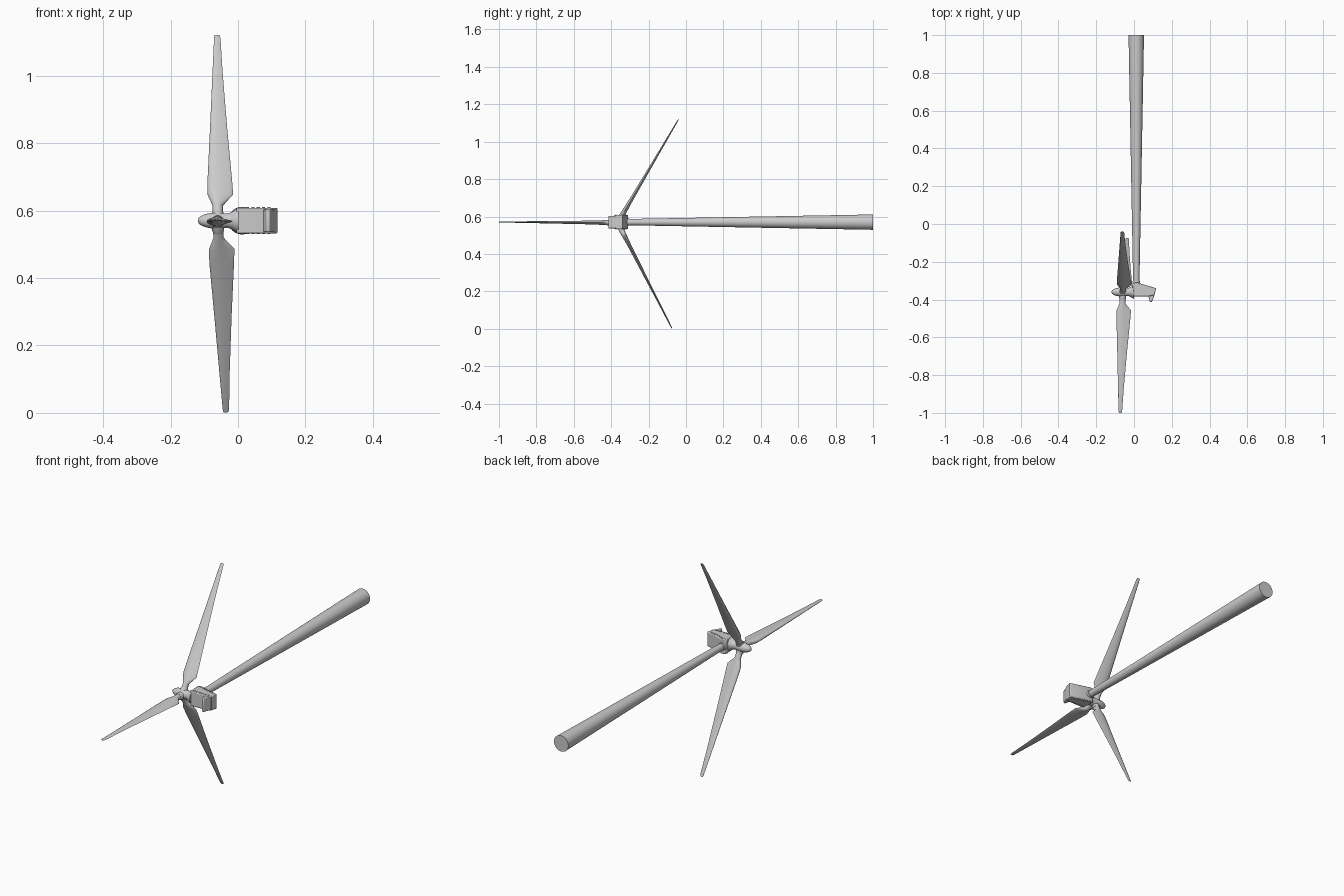
import bpy, bmesh, math
from mathutils import Vector, Matrix

if "Cube" in bpy.data.objects:
    bpy.data.objects.remove(bpy.data.objects["Cube"])

ZC = 0.57  # height of the turbine's centre plane


def make(name, bm, smooth=True):
    bmesh.ops.recalc_face_normals(bm, faces=bm.faces)
    me = bpy.data.meshes.new(name)
    bm.to_mesh(me)
    bm.free()
    ob = bpy.data.objects.new(name, me)
    bpy.context.collection.objects.link(ob)
    if smooth:
        bpy.ops.object.select_all(action='DESELECT')
        bpy.context.view_layer.objects.active = ob
        ob.select_set(True)
        bpy.ops.object.shade_smooth_by_angle(angle=math.radians(35))
    return ob


def loft(name, rings):
    bm = bmesh.new()
    loops = [[bm.verts.new(p) for p in ring] for ring in rings]
    n = len(loops[0])
    for a, b in zip(loops, loops[1:]):
        for i in range(n):
            j = (i + 1) % n
            bm.faces.new((a[i], a[j], b[j], b[i]))
    bm.faces.new(loops[0])
    bm.faces.new(loops[-1])
    return make(name, bm)


def lathe(name, origin, axis, profile, n=32):
    """Rings of (distance along axis, radius) around a straight axis."""
    d = Vector(axis).normalized()
    u = d.orthogonal().normalized()
    v = d.cross(u)
    ang = [2 * math.pi * i / n for i in range(n)]
    return loft(name, [[Vector(origin) + d * s + r * (u * math.cos(a) + v * math.sin(a))
                        for a in ang] for s, r in profile])


def prism(name, pts, half, bevel):
    """Extrude an x-y profile symmetrically about the centre plane."""
    ob = loft(name, [[Vector((x, y, ZC + z)) for x, y in pts] for z in (-half, half)])
    mod = ob.modifiers.new("bevel", 'BEVEL')
    mod.width = bevel
    mod.segments = 2
    return ob


# Tower and yaw collar
lathe("tower", (0.012, 1.0, ZC), (0, -1, 0), [(0, 0.041), (0.65, 0.029), (1.32, 0.0165)])
lathe("yaw_collar", (0.012, -0.303, ZC), (0, -1, 0), [(0, 0.019), (0.03, 0.022)])

# Nacelle body and rear cooler fin
prism("nacelle", [(-0.008, -0.314), (0.013, -0.309), (0.118, -0.340),
                  (0.108, -0.377), (0.07, -0.384), (-0.004, -0.384)], 0.038, 0.004)
prism("cooler_fin", [(0.07, -0.375), (0.079, -0.390), (0.084, -0.414),
                     (0.094, -0.414), (0.110, -0.372)], 0.034, 0.003)

# Small vents on both nacelle sides
bm = bmesh.new()
for side in (-1, 1):
    for i in range(6):
        x = 0.012 + i * 0.016
        low = -0.320 - max(0, x - 0.013) * 0.3
        for y in (low, -0.374):
            m = Matrix.Translation((x, y, ZC + side * 0.038)) @ Matrix.Diagonal((0.009, 0.005, 0.004, 1))
            bmesh.ops.create_cube(bm, size=1, matrix=m)
make("nacelle_vents", bm, smooth=False)

# Spinner with flared collar
lathe("spinner", (0, -0.360, ZC), (1, 0, 0),
      [(-0.119, 0.002), (-0.117, 0.008), (-0.110, 0.014), (-0.098, 0.019), (-0.08, 0.023),
       (-0.06, 0.024), (-0.043, 0.022), (-0.03, 0.021), (-0.018, 0.026), (-0.007, 0.034), (0.001, 0.036)])

# Feathered blades: fraction of length, leading edge, trailing edge, thickness
SECTIONS = [(0.02, -0.015, 0.015, 0.030), (0.085, -0.015, 0.015, 0.029),
            (0.105, -0.020, 0.025, 0.028), (0.145, -0.030, 0.046, 0.025),
            (0.22, -0.030, 0.043, 0.021), (0.50, -0.022, 0.029, 0.015),
            (0.80, -0.014, 0.016, 0.009), (0.985, -0.009, 0.010, 0.006), (1.0, -0.007, 0.007, 0.003)]
HUB = Vector((-0.060, -0.365, 0.567))
TIPS = [(-0.073, -1.0, 0.571), (-0.062, -0.040, 1.12), (-0.036, -0.075, 0.002)]
for k, tip in enumerate(TIPS):
    span = Vector(tip) - HUB
    d = span.normalized()
    chord = (Vector((1, 0, 0)) - d * d.x).normalized()
    flat = d.cross(chord)
    rings = []
    for f, lead, trail, thick in SECTIONS:
        tail = min(1, max(0, (f - 0.085) / 0.06)) * 0.6
        ring = []
        for i in range(20):
            a = 2 * math.pi * i / 20
            c = (lead + trail) / 2 + (trail - lead) / 2 * math.cos(a)
            t = thick / 2 * math.sin(a) * (1 - tail * math.cos(a)) / (1 + tail * 0.3)
            ring.append(HUB + span * f + chord * c + flat * t)
        rings.append(ring)
    loft(f"blade_{k + 1}", rings)
    lathe(f"blade_socket_{k + 1}", HUB, d, [(0.005, 0.018), (0.028, 0.018), (0.034, 0.016)], 24)
